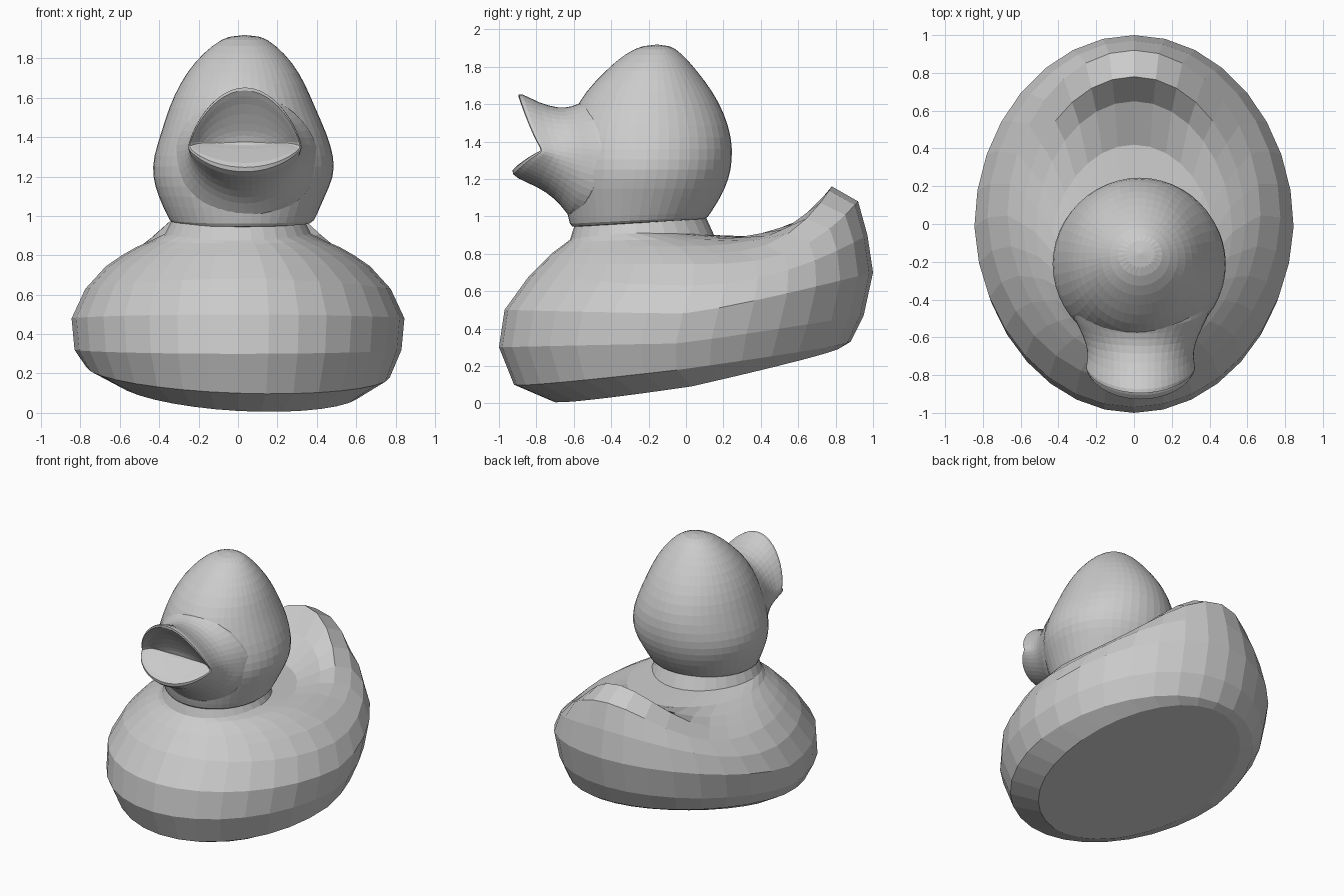
import bpy, bmesh
from math import sin, cos, tau


def loft(name, rings, subdiv=0):
    """Skin a stack of equal-length point rings and cap both ends."""
    bm = bmesh.new()
    loops = [[bm.verts.new(p) for p in ring] for ring in rings]
    n = len(loops[0])
    for a, b in zip(loops, loops[1:]):
        for i in range(n):
            j = (i + 1) % n
            bm.faces.new((a[i], a[j], b[j], b[i]))
    bm.faces.new(loops[0][::-1])
    bm.faces.new(loops[-1])
    bmesh.ops.recalc_face_normals(bm, faces=bm.faces)
    me = bpy.data.meshes.new(name)
    bm.to_mesh(me)
    bm.free()
    ob = bpy.data.objects.new(name, me)
    bpy.context.collection.objects.link(ob)
    if subdiv:
        mod = ob.modifiers.new("rounding", 'SUBSURF')
        mod.levels = mod.render_levels = subdiv
    return ob


def angles(n):
    return [tau * i / n for i in range(n)]


def body_ring(yf, zf, yb, zb, w, zs, p, roll=0.0):
    """Egg-shaped ring with separate heights at front, side and back."""
    pts = []
    for t in angles(32):
        c, s = cos(t), sin(t)
        x = w * s * (1 - 0.05 * max(0, -c))
        y = (yf + yb) / 2 + (yb - yf) / 2 * c - 0.03 * s * s
        lift = (zb - zs) * c ** p if c > 0 else (zf - zs) * abs(c) ** min(p, 1.6)
        pts.append((x, y, zs + lift - roll * x))
    return pts


def head_ring(zf, zb, yf, yb, xl, xr):
    """Slightly tilted oval."""
    pts = []
    for t in angles(24):
        c = cos(t)
        pts.append(((xl + xr) / 2 + (xr - xl) / 2 * sin(t),
                    (yf + yb) / 2 + (yb - yf) / 2 * c,
                    (zf + zb) / 2 + (zb - zf) / 2 * c))
    return pts


def bill_ring(w, zt, yt, zc, yc, zb, yb, e=1.5):
    """Loop through the top, the mouth corners and the bottom of the bill."""
    pts = []
    for t in angles(24):
        s = sin(t)
        z, y = (zt, yt) if s > 0 else (zb, yb)
        pts.append((0.035 + w * cos(t), yc + (y - yc) * abs(s) ** 1.15,
                    zc + (z - zc) * abs(s) ** e))
    return pts


# Body: tilted flat base, wide belly, upswept tail with hollow, then neck
loft("body", [body_ring(*r) for r in (
    (-0.71, 0.010, 0.83, 0.30, 0.62, 0.125, 1, 0.055),
    (-0.92, 0.10, 0.88, 0.33, 0.77, 0.205, 1, 0.035),
    (-1.00, 0.30, 0.95, 0.47, 0.83, 0.32, 1.1),
    (-0.97, 0.50, 1.00, 0.70, 0.845, 0.48, 1.2),
    (-0.84, 0.68, 0.97, 0.90, 0.775, 0.63, 2),
    (-0.77, 0.75, 0.92, 1.08, 0.67, 0.745, 3.1),
    (-0.72, 0.80, 0.78, 1.16, 0.59, 0.80, 3.5),
    (-0.68, 0.83, 0.65, 1.00, 0.52, 0.84, 3),
    (-0.64, 0.86, 0.42, 0.89, 0.44, 0.875, 2),
    (-0.62, 0.875, 0.15, 0.90, 0.37, 0.91, 2),
    (-0.59, 0.97, 0.10, 1.01, 0.33, 0.99, 1),
)])

# Head: tapered egg sitting on the neck
loft("head", [head_ring(*r) for r in (
    (0.95, 0.99, -0.56, 0.05, -0.29, 0.32),
    (0.935, 0.98, -0.62, 0.11, -0.34, 0.38),
    (0.98, 1.01, -0.63, 0.13, -0.36, 0.40),
    (1.10, 1.10, -0.66, 0.19, -0.41, 0.445),
    (1.20, 1.20, -0.67, 0.235, -0.44, 0.493),
    (1.30, 1.30, -0.67, 0.253, -0.435, 0.493),
    (1.42, 1.42, -0.66, 0.25, -0.395, 0.455),
    (1.55, 1.55, -0.61, 0.21, -0.355, 0.395),
    (1.67, 1.67, -0.54, 0.145, -0.30, 0.345),
    (1.78, 1.78, -0.43, 0.06, -0.225, 0.28),
    (1.87, 1.87, -0.33, -0.02, -0.13, 0.19),
    (1.92, 1.92, -0.22, -0.09, -0.04, 0.11),
)], 1)

# Open bill: root blending into the cheeks, flared shell, rim, hollow mouth
loft("bill", [bill_ring(*r) for r in (
    (0.41, 1.66, -0.48, 1.26, -0.30, 0.96, -0.50, 1.1),
    (0.385, 1.615, -0.555, 1.28, -0.43, 0.97, -0.61, 1.1),
    (0.325, 1.59, -0.61, 1.30, -0.55, 1.03, -0.65, 1.15),
    (0.29, 1.58, -0.68, 1.315, -0.63, 1.09, -0.70, 1.2),
    (0.28, 1.61, -0.79, 1.33, -0.70, 1.155, -0.79, 1.3),
    (0.295, 1.67, -0.89, 1.345, -0.75, 1.20, -0.91),
    (0.285, 1.65, -0.91, 1.35, -0.775, 1.245, -0.95),
    (0.26, 1.58, -0.85, 1.36, -0.755, 1.29, -0.87),
    (0.22, 1.46, -0.78, 1.37, -0.74, 1.345, -0.79),
    (0.15, 1.40, -0.75, 1.37, -0.74, 1.36, -0.75),
)], 1)
